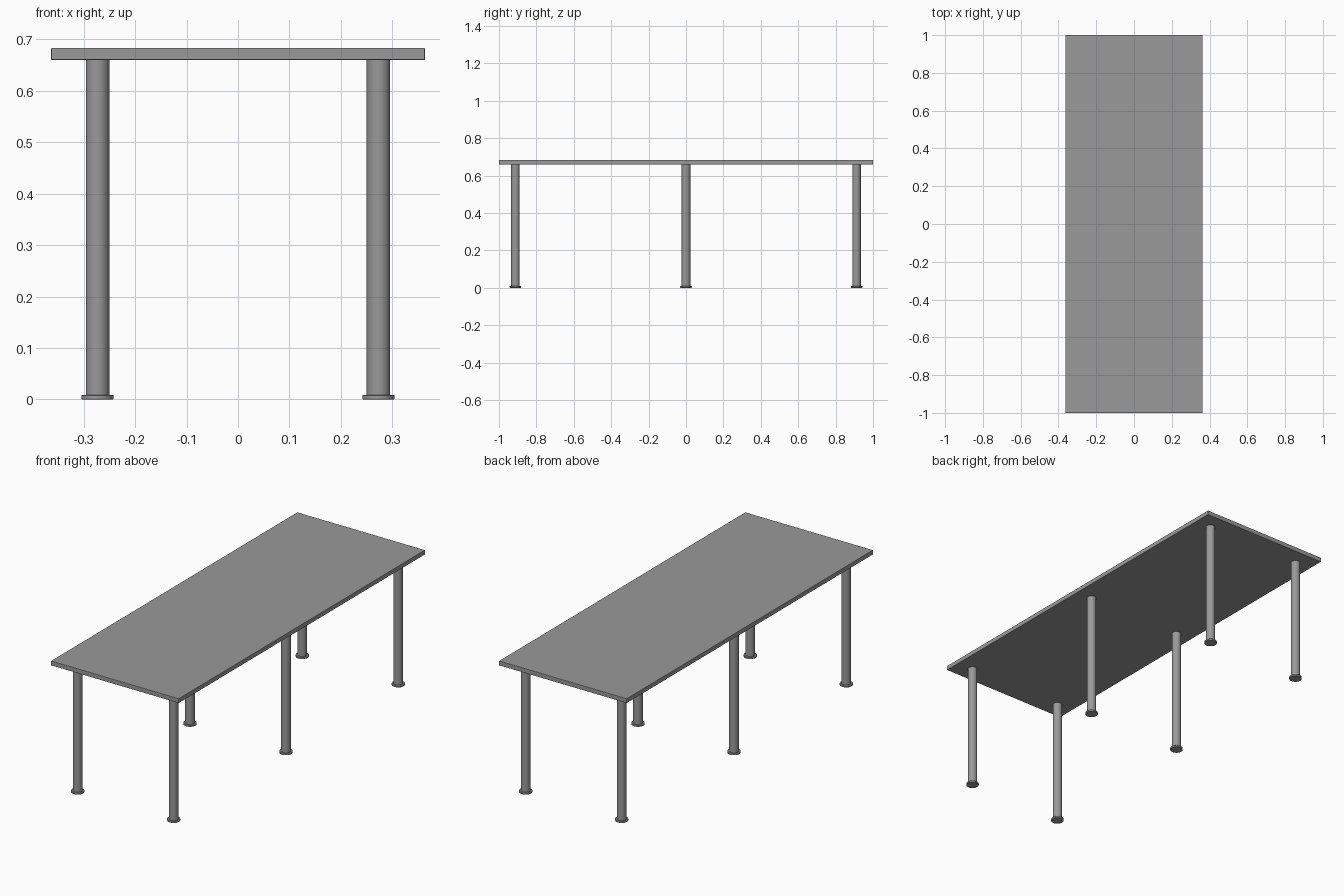
import bpy

if "Cube" in bpy.data.objects:
    bpy.data.objects.remove(bpy.data.objects["Cube"])

TOP_Z, UNDER_Z, FOOT_H = 0.683, 0.66, 0.009
LEG_X, LEG_YS = 0.273, (-0.912, 0.0, 0.912)

# Dark grey finish shared by all parts
dark_grey = bpy.data.materials.new("dark_grey")
dark_grey.diffuse_color = (0.32, 0.32, 0.32, 1.0)
dark_grey.use_nodes = True
dark_grey.node_tree.nodes["Principled BSDF"].inputs["Base Color"].default_value = dark_grey.diffuse_color


def finish(obj, name, bevel=0.0):
    obj.name = name
    obj.data.materials.append(dark_grey)
    if bevel:
        mod = obj.modifiers.new("soft_edges", 'BEVEL')
        mod.width, mod.segments, mod.limit_method = bevel, 2, 'ANGLE'


def cylinder(name, x, y, z0, z1, radius, bevel=0.0):
    bpy.ops.mesh.primitive_cylinder_add(vertices=32, radius=radius, depth=z1 - z0,
                                        location=(x, y, (z0 + z1) / 2))
    bpy.ops.object.shade_smooth_by_angle()
    finish(bpy.context.object, name, bevel)


# Tabletop slab
bpy.ops.mesh.primitive_cube_add(size=1, location=(0, 0, (TOP_Z + UNDER_Z) / 2))
top = bpy.context.object
top.scale = (0.726, 2.0, TOP_Z - UNDER_Z)
bpy.ops.object.transform_apply(location=False, rotation=False, scale=True)
finish(top, "tabletop", 0.0012)

# Six round legs, each on a wider disc foot
for row, y in zip(("front", "middle", "back"), LEG_YS):
    for side, x in (("left", -LEG_X), ("right", LEG_X)):
        cylinder(f"{row}_{side}_leg", x, y, FOOT_H, UNDER_Z, 0.0228)
        cylinder(f"{row}_{side}_foot", x, y, 0.0, FOOT_H, 0.031, bevel=0.0015)
